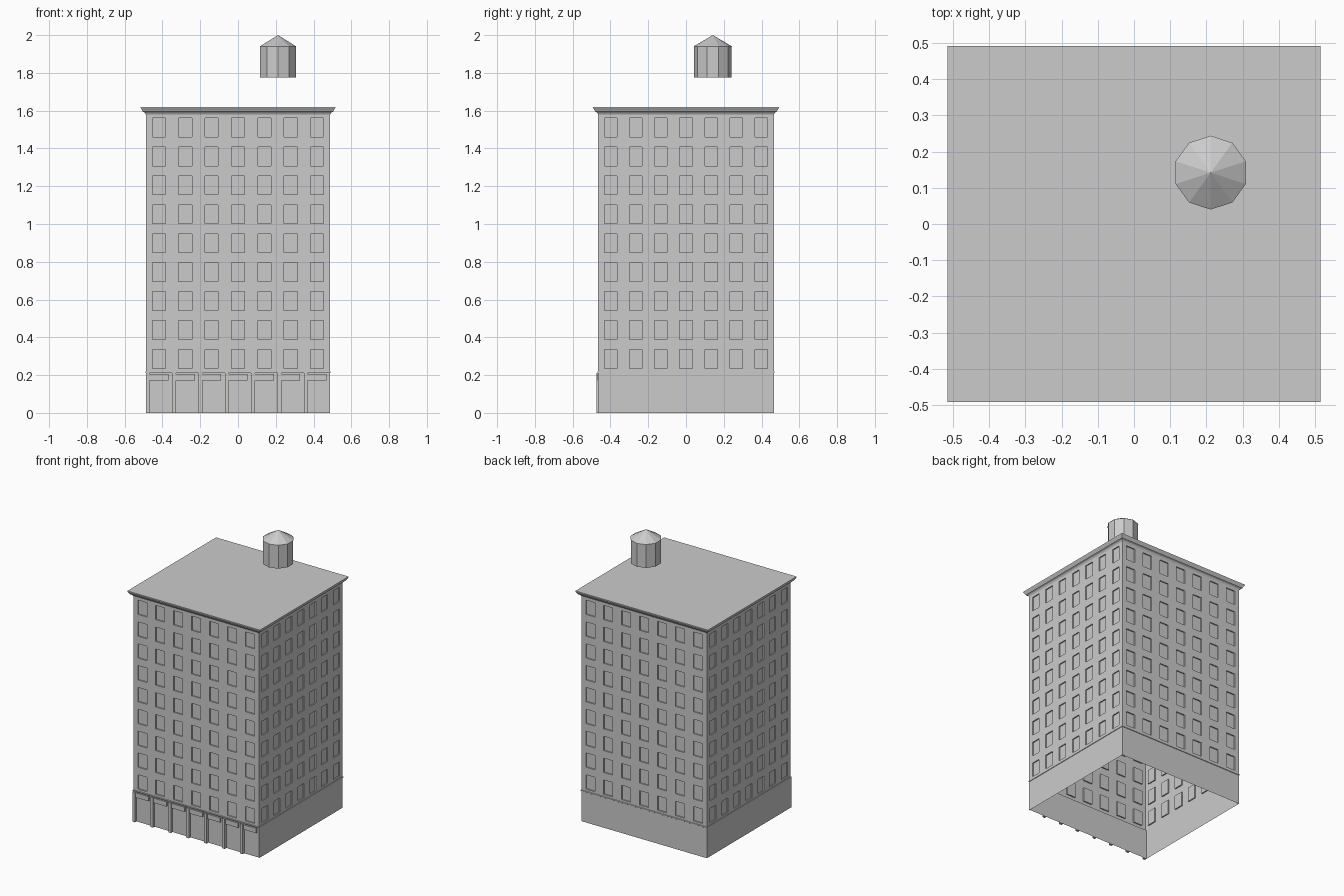
import bpy, bmesh, math
from mathutils import Matrix, Vector

if "Cube" in bpy.data.objects:
    bpy.data.objects.remove(bpy.data.objects["Cube"], do_unlink=True)

HX, HY = 0.488, 0.465          # wall half sizes
GROUND, TOP = 0.21, 1.59       # ground floor height, wall top
BAYS, FLOORS = 7, 9
RECESS = 0.008

grey = bpy.data.materials.new("plain grey")
grey.use_nodes = True
grey.diffuse_color = (0.6, 0.6, 0.6, 1)
grey.node_tree.nodes["Principled BSDF"].inputs["Base Color"].default_value = (0.6, 0.6, 0.6, 1)


def finish(bm, name):
    mesh = bpy.data.meshes.new(name)
    bm.to_mesh(mesh)
    bm.free()
    mesh.materials.append(grey)
    obj = bpy.data.objects.new(name, mesh)
    bpy.context.collection.objects.link(obj)
    return obj


def add_box(bm, x0, x1, y0, y1, z0, z1):
    size = Matrix.Diagonal((x1 - x0, y1 - y0, z1 - z0, 1))
    centre = Vector((x0 + x1, y0 + y1, z0 + z1)) / 2
    bmesh.ops.create_cube(bm, size=1, matrix=Matrix.Translation(centre) @ size)


def ring_stack(bm, profile):
    """Stack of rectangles given as (overhang, height), skinned together."""
    rings = []
    for out, z in profile:
        x, y = HX + out, HY + out
        rings.append([bm.verts.new((sx * x, sy * y, z))
                      for sx, sy in ((-1, -1), (1, -1), (1, 1), (-1, 1))])
    for low, high in zip(rings, rings[1:]):
        for i in range(4):
            j = (i + 1) % 4
            bm.faces.new((low[i], low[j], high[j], high[i]))
    return rings


def wall(name, half, depth, turn, has_ground):
    """Wall sheet with a grid of shallow recessed windows."""
    pitch, storey = 2 * half / BAYS, (TOP - GROUND) / FLOORS
    us, zs = [-half], [GROUND]
    for i in range(BAYS):
        mid = -half + (i + 0.5) * pitch
        us += [mid - pitch / 4, mid + pitch / 4]
    for i in range(FLOORS):
        base = GROUND + i * storey
        zs += [base + 0.025, base + 0.125]
    us.append(half)
    zs.append(TOP)
    bm = bmesh.new()
    grid = [[bm.verts.new((u, -depth, z)) for u in us] for z in zs]
    windows = []
    for r in range(len(zs) - 1):
        for c in range(len(us) - 1):
            face = bm.faces.new((grid[r][c], grid[r][c + 1], grid[r + 1][c + 1], grid[r + 1][c]))
            if r % 2 and c % 2:
                windows.append(face)
    panes = bmesh.ops.extrude_discrete_faces(bm, faces=windows)["faces"]
    bmesh.ops.translate(bm, verts=[v for f in panes for v in f.verts], vec=(0, RECESS, 0))
    # plain ground storey
    if has_ground:
        low = [bm.verts.new((s * half, -depth, 0)) for s in (-1, 1)]
        bm.faces.new(low + grid[0][::-1])
    bmesh.ops.rotate(bm, verts=bm.verts, matrix=Matrix.Rotation(turn * math.pi / 2, 3, "Z"))
    finish(bm, name)


wall("front_wall", HX, HY, 0, False)
wall("left_wall", HY, HX, 1, True)
wall("back_wall", HX, HY, 2, True)
wall("right_wall", HY, HX, 3, True)

# Recessed shop front under the front wall
bm = bmesh.new()
steps = [(-HY + RECESS, 0), (-HY + RECESS, GROUND), (-HY, GROUND)]
pairs = [[bm.verts.new((s * HX, y, z)) for s in (-1, 1)] for y, z in steps]
for a, b in zip(pairs, pairs[1:]):
    bm.faces.new((a[0], a[1], b[1], b[0]))
finish(bm, "shop_front")

# Pillars and sign panels, one of each per bay
pillars, panels = bmesh.new(), bmesh.new()
bay = 2 * HX / BAYS
for i in range(BAYS):
    x = -HX + i * bay
    add_box(pillars, x, x + 0.02, -HY - 0.01, -HY + RECESS, 0, GROUND)
    add_box(panels, x + 0.02, x + 0.12, -HY - 0.003, -HY + RECESS, 0.172, GROUND - 0.005)
finish(pillars, "shop_pillars")
finish(panels, "shop_sign_panels")

# Thin string course above the ground floor
bm = bmesh.new()
ring_stack(bm, [(0, 0.21), (0.003, 0.212), (0.003, 0.218), (0, 0.22)])
finish(bm, "string_course")

# Stepped cornice with the flat roof
bm = bmesh.new()
rings = ring_stack(bm, [(0, 1.58), (0.006, 1.59), (0.016, 1.595), (0.018, 1.6),
                        (0.027, 1.615), (0.027, 1.62)])
bm.faces.new(rings[-1])
finish(bm, "cornice_and_roof")

# Ten-sided water tank with a conical lid
for name, r1, r2, z0, z1 in (("tank_body", 0.1, 0.1, 1.775, 1.94),
                             ("tank_lid", 0.102, 0, 1.94, 2.0)):
    bm = bmesh.new()
    place = Matrix.Translation((0.212, 0.142, (z0 + z1) / 2)) @ Matrix.Rotation(math.pi / 2, 4, "Z")
    bmesh.ops.create_cone(bm, cap_ends=True, segments=10, radius1=r1, radius2=r2,
                          depth=z1 - z0, matrix=place)
    # turn so that a corner points to the back
    top = max(bm.verts, key=lambda v: v.co.y)
    if abs(top.co.x - 0.212) > 0.01:
        bmesh.ops.rotate(bm, verts=bm.verts, cent=(0.212, 0.142, 0),
                         matrix=Matrix.Rotation(math.pi / 10, 3, "Z"))
    finish(bm, name)
